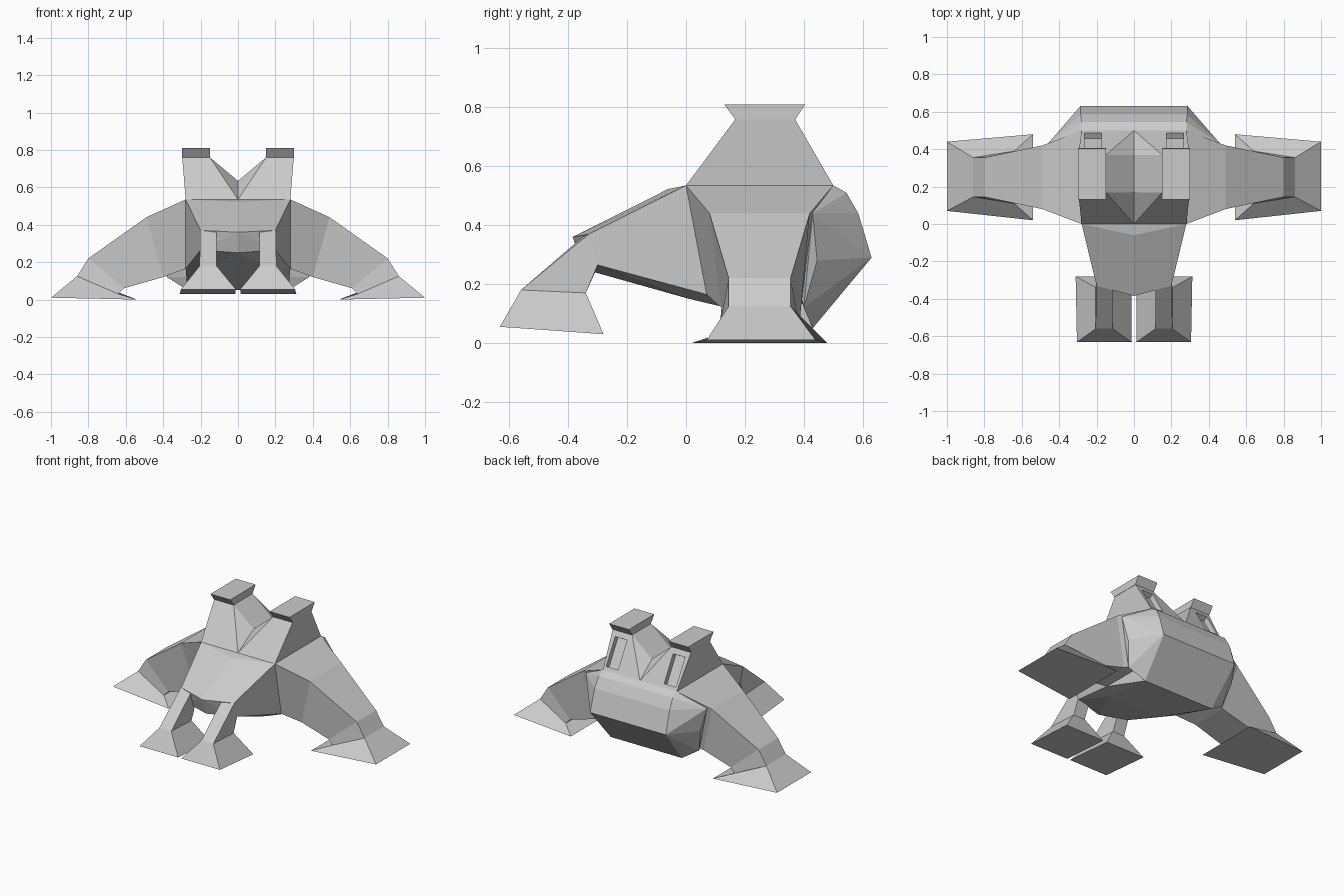
import bpy, bmesh
from math import radians

if "Cube" in bpy.data.objects:
    bpy.data.objects.remove(bpy.data.objects["Cube"])


def finish(name, bm, mirror=True, cutter=None):
    bmesh.ops.recalc_face_normals(bm, faces=bm.faces)
    me = bpy.data.meshes.new(name)
    bm.to_mesh(me)
    bm.free()
    ob = bpy.data.objects.new(name, me)
    bpy.context.collection.objects.link(ob)
    if cutter:
        b = ob.modifiers.new("recess", 'BOOLEAN')
        b.operation, b.object, b.solver = 'DIFFERENCE', cutter, 'EXACT'
    if mirror:
        m = ob.modifiers.new("mirror", 'MIRROR')
        m.use_mirror_merge = False
    return ob


def loft(name, rings):
    """Four-sided tube through the rings, capped at both ends."""
    bm = bmesh.new()
    rs = [[bm.verts.new(p) for p in r] for r in rings]
    for a, b in zip(rs, rs[1:]):
        for i in range(4):
            j = (i + 1) % 4
            bm.faces.new((a[i], a[j], b[j], b[i]))
    bm.faces.new(rs[0])
    bm.faces.new(rs[-1])
    return finish(name, bm)


def hull(name, pts, both=False, mirror=False, cutter=None):
    """Faceted convex block; both=True repeats the points at -x."""
    bm = bmesh.new()
    allp = set(pts) | ({(-x, y, z) for x, y, z in pts} if both else set())
    for p in sorted(allp):
        bm.verts.new(p)
    r = bmesh.ops.convex_hull(bm, input=bm.verts)
    junk = [v for v in bm.verts if not v.link_faces]
    bmesh.ops.delete(bm, geom=junk, context='VERTS')
    bmesh.ops.dissolve_limit(bm, angle_limit=radians(2), verts=bm.verts, edges=bm.edges)
    return finish(name, bm, mirror, cutter)


def rect(x0, x1, y0, y1, z):
    return [(x0, y0, z), (x1, y0, z), (x1, y1, z), (x0, y1, z)]


# torso, tapering forward to the front hips
hull("torso", [(.28, 0, .535), (.28, .5, .535), (.2, -.33, .37), (.115, -.34, .37),
               (0, -.385, .36), (0, -.06, .523), (.2, -.3, .265), (.115, -.31, .255),
               (0, -.345, .25), (.28, .07, .165), (.2, .01, .15), (.27, .43, .05)], both=True)

# rounded rump
hull("rump", [(.28, .5, .535), (.28, .545, .51), (.285, .585, .44), (.287, .63, .29),
              (.27, .43, .05), (.46, .43, .44), (.42, .445, .28), (.38, .4, .12),
              (.28, .3, .535)], both=True)

# front legs with flared feet
loft("front_leg", [
    [(.203, -.33, .37), (.115, -.34, .37), (.115, -.3, .26), (.203, -.3, .265)],
    [(.205, -.56, .18), (.115, -.56, .18), (.115, -.34, .17), (.205, -.34, .17)],
    [(.305, -.632, .055), (.012, -.632, .055), (.015, -.28, .03), (.312, -.28, .03)]])

# wide side legs with flared feet
loft("side_leg", [
    [(.28, 0, .535), (.28, .5, .535), (.28, .43, .165), (.28, .07, .165)],
    [(.49, .08, .44), (.49, .42, .44), (.40, .38, .12), (.40, .12, .12)],
    [(.80, .145, .22), (.80, .355, .22), (.61, .385, .06), (.61, .115, .06)],
    [(.86, .145, .125), (.86, .355, .125), (.64, .39, .03), (.64, .11, .03)],
    [(1, .07, .01), (1, .44, .01), (.54, .48, 0), (.54, .02, 0)]])

# helper cutter for the recess behind each eye stalk
cut = hull("stalk_recess_cutter", [
    (x, y + .866 * d, z + .5 * d) for x in (.175, .265)
    for y, z in ((.39, .725), (.487, .557)) for d in (-.035, .05)])
cut.hide_render = True
cut.hide_viewport = True

# head: a V-shaped saddle rising to two stalks
hull("head", [(0, 0, .535), (.28, 0, .535), (.28, .5, .535), (0, .5, .535),
              (0, .17, .635), (0, .37, .635), (.15, .168, .76), (.15, .37, .76),
              (.298, .168, .76), (.298, .37, .76)], mirror=True, cutter=cut)

# flared caps on the stalks
loft("eye_cap", [rect(.15, .3, .168, .37, .758), rect(.15, .3, .13, .405, .81)])
